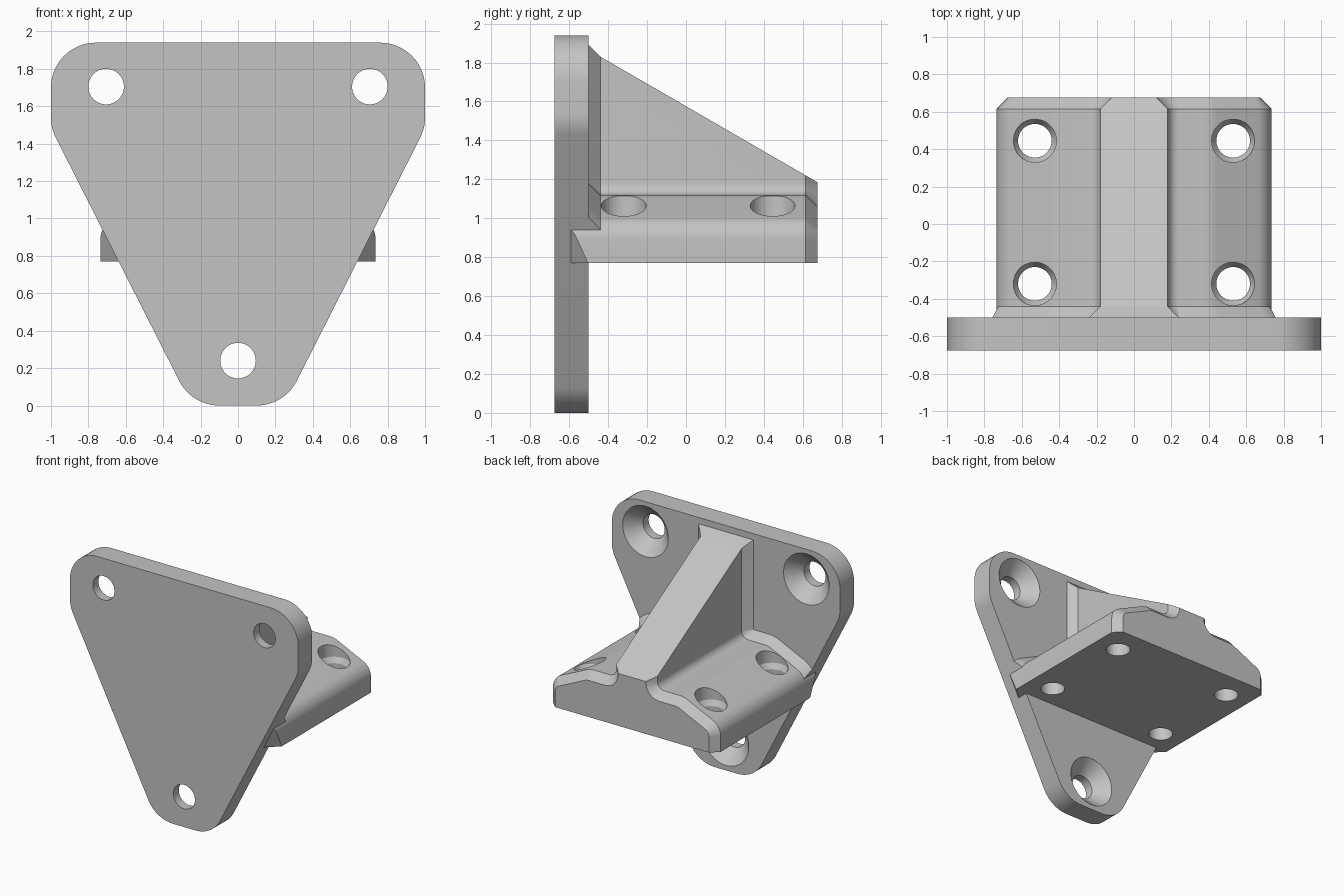
import bpy, bmesh, math
from mathutils import Vector, Matrix

cube = bpy.data.objects.get("Cube")
if cube:
    bpy.data.objects.remove(cube)

grey = bpy.data.materials.new("plain grey")
grey.use_nodes = True
grey.diffuse_color = (0.55, 0.55, 0.55, 1)
grey.node_tree.nodes["Principled BSDF"].inputs["Base Color"].default_value = grey.diffuse_color

PLATE_BACK, PLATE_FRONT = -0.5, -0.675
BASE_Z = 0.77
CHAMFER = 0.06
ROUND = 0.24                                    # plate corner radius
HULL = [(0.1, 0.24), (0.76, 1.54), (0.76, 1.70)]  # plate corner centres, one side


def make_object(name, bm):
    bmesh.ops.remove_doubles(bm, verts=bm.verts, dist=0.0002)
    bmesh.ops.recalc_face_normals(bm, faces=bm.faces)
    mesh = bpy.data.meshes.new(name)
    bm.to_mesh(mesh)
    bm.free()
    mesh.materials.append(grey)
    obj = bpy.data.objects.new(name, mesh)
    bpy.context.collection.objects.link(obj)
    return obj


def loft(rings):
    """Closed solid through rings of equal length, capped at both ends."""
    bm = bmesh.new()
    loops = [[bm.verts.new(p) for p in ring] for ring in rings]
    n = len(loops[0])
    for a, b in zip(loops, loops[1:]):
        for i in range(n):
            j = (i + 1) % n
            bm.faces.new((a[i], a[j], b[j], b[i]))
    bm.faces.new(loops[0])
    bm.faces.new(loops[-1])
    return bm


def trim(bm, point, normal):
    """Cut away everything on the normal's side and close the hole."""
    geom = bm.verts[:] + bm.edges[:] + bm.faces[:]
    bmesh.ops.bisect_plane(bm, geom=geom, plane_co=point, plane_no=normal, clear_outer=True)
    bmesh.ops.holes_fill(bm, edges=[e for e in bm.edges if e.is_boundary], sides=0)


def drill(obj, centre, axis, steps):
    """Turned cutter: steps are (distance along axis, radius)."""
    turn = Vector((0, 0, 1)).rotation_difference(axis).to_matrix()
    rings = []
    for d, r in steps:
        rings.append([Vector(centre) + turn @ Vector((r * math.cos(a), r * math.sin(a), d))
                      for a in (math.tau * i / 48 for i in range(48))])
    cutter = make_object("hole_cutter", loft(rings))
    cutter.hide_render = True
    mod = obj.modifiers.new("hole", 'BOOLEAN')
    mod.operation, mod.solver, mod.object = 'DIFFERENCE', 'EXACT', cutter
    bpy.ops.object.select_all(action='DESELECT')
    bpy.context.view_layer.objects.active = obj
    obj.select_set(True)
    bpy.ops.object.modifier_apply(modifier=mod.name)
    bpy.data.objects.remove(cutter)


def finish(obj):
    bpy.ops.object.select_all(action='DESELECT')
    bpy.context.view_layer.objects.active = obj
    obj.select_set(True)
    bpy.ops.object.shade_smooth_by_angle(angle=math.radians(30))


def fillet(a, b, c, r, count=10):
    """Arc points that round corner b."""
    a, b, c = Vector(a), Vector(b), Vector(c)
    u, v = (a - b).normalized(), (c - b).normalized()
    half = u.angle(v) / 2
    centre = b + (u + v).normalized() * r / math.sin(half)
    start, end = b + u * r / math.tan(half) - centre, b + v * r / math.tan(half) - centre
    sweep = start.angle_signed(end)
    return [centre + Matrix.Rotation(-sweep * i / count, 2) @ start for i in range(count + 1)]


def half_profile():
    """Right half of the bracket section: base side, shoulder, flat, rib side."""
    corners = [(0.735, BASE_Z, 0), (0.735, 0.969, 0.12), (0.41, 1.12, 0.15),
               (0.18, 1.12, 0.06), (0.18, 1.5, 0)]
    pts = [c[:2] for c in corners]
    out = [Vector(pts[0])]
    for i in range(1, len(pts) - 1):
        out += fillet(pts[i - 1], pts[i], pts[i + 1], corners[i][2])
    return out + [Vector(pts[-1])]


PROFILE = half_profile()


def section(y, offset, top):
    """Full bracket section at y, grown by offset, with the rib cut at top."""
    normals = []
    for a, b in zip(PROFILE, PROFILE[1:]):
        d = (b - a).normalized()
        normals.append(Vector((d.y, -d.x)))
    pts = []
    for i, p in enumerate(PROFILE):
        n1, n2 = normals[max(i - 1, 0)], normals[min(i, len(normals) - 1)]
        pts.append(p + (n1 + n2) / (1 + n1.dot(n2)) * offset)
    pts[-1].y = top
    right = [Vector((p.x, y, p.y)) for p in pts]
    return right + [Vector((-p.x, y, p.z)) for p in reversed(right)]


# Mounting plate: rounded outline, pushed through its thickness
outline = []
slant = Vector(HULL[1]) - Vector(HULL[0])
tilt = math.atan2(-slant.x, slant.y)            # direction of the slanted edge's normal
spans = [(-math.pi / 2, tilt), (tilt, 0), (0, math.pi / 2)]
for (cx, cz), (a0, a1) in zip(HULL, spans):
    for i in range(13):
        a = a0 + (a1 - a0) * i / 12
        outline.append((cx + ROUND * math.cos(a), cz + ROUND * math.sin(a)))
outline += [(-x, z) for x, z in reversed(outline)]
plate = make_object("mounting_plate", loft(
    [[Vector((x, y, z)) for x, z in outline] for y in (PLATE_FRONT, PLATE_BACK)]))

# Countersunk screw holes in the plate
for x, z in ((-0.705, 1.705), (0.705, 1.705), (0, 0.24)):
    drill(plate, (x, PLATE_BACK, z), Vector((0, 1, 0)),
          [(-0.3, 0.095), (-0.105, 0.095), (0, 0.2), (0.02, 0.22)])
finish(plate)

# Edge planes of the plate, used to trim the bracket
edge_planes = []
for side in (-1, 1):
    normal = Vector((side * math.cos(tilt), 0, math.sin(tilt)))
    point = Vector((side * HULL[0][0], 0, HULL[0][1])) + normal * ROUND
    edge_planes.append((point, normal))

# Bracket: base with sloped shoulders and a central rib, chamfered at the back
bm = loft([section(-0.59, 0, 1.83), section(-0.44, 0, 1.83),
           section(0.615, 0, 1.22), section(0.675, -CHAMFER, 1.185)])
for point, normal in edge_planes:
    trim(bm, point + Vector((0, -0.59, 0)), normal - Vector((0, 1, 0)))
bracket = make_object("bracket_with_rib", bm)

# Screw holes through the base
for x in (-0.53, 0.53):
    for y in (-0.32, 0.445):
        drill(bracket, (x, y, BASE_Z), Vector((0, 0, 1)),
              [(-0.1, 0.09), (0.2, 0.09), (0.24, 0.115), (0.5, 0.115)])
finish(bracket)

# Chamfered flare where the bracket meets the plate
bm = loft([section(PLATE_BACK, CHAMFER, 1.89), section(-0.44, 0, 1.83)])
for point, normal in edge_planes:
    trim(bm, point, normal)
flare = make_object("joint_flare", bm)
finish(flare)
